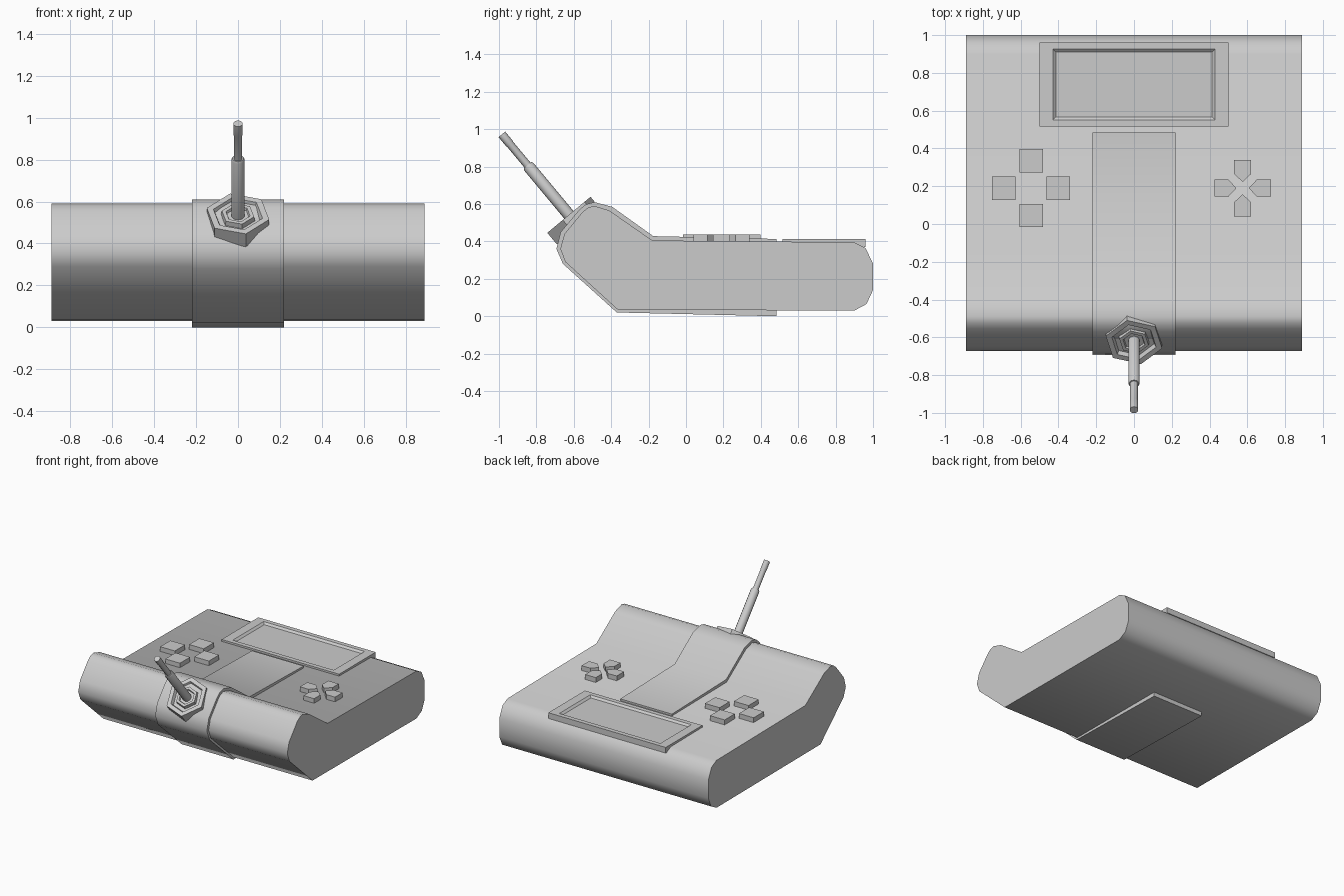
import bpy, bmesh
from math import sin, cos, radians, tau
from mathutils import Vector, Matrix

if "Cube" in bpy.data.objects:
    bpy.data.objects.remove(bpy.data.objects["Cube"])


def finish(name, bm, smooth=None):
    bmesh.ops.recalc_face_normals(bm, faces=bm.faces)
    me = bpy.data.meshes.new(name)
    bm.to_mesh(me)
    bm.free()
    if smooth:
        me.shade_smooth()
        me.set_sharp_from_angle(angle=radians(smooth))
    ob = bpy.data.objects.new(name, me)
    bpy.context.collection.objects.link(ob)
    return ob


def prism(name, points, depth, smooth=None):
    """Extrude a closed 3D outline along a vector."""
    bm = bmesh.new()
    face = bm.faces.new([bm.verts.new(p) for p in points])
    ext = bmesh.ops.extrude_face_region(bm, geom=[face], use_keep_orig=True)
    verts = [g for g in ext["geom"] if isinstance(g, bmesh.types.BMVert)]
    bmesh.ops.translate(bm, verts=verts, vec=depth)
    return finish(name, bm, smooth)


def lathe(name, rings, sides, turn, matrix, smooth=None):
    """Stack (radius, height) polygon rings, capped at both ends."""
    bm = bmesh.new()
    loops = []
    for r, h in rings:
        angles = [turn + tau * i / sides for i in range(sides)]
        loops.append([bm.verts.new((r * sin(a), r * cos(a), h)) for a in angles])
    for a, b in zip(loops, loops[1:]):
        for i in range(sides):
            j = (i + 1) % sides
            bm.faces.new((a[i], a[j], b[j], b[i]))
    bm.faces.new(loops[0])
    bm.faces.new(loops[-1])
    bm.transform(matrix)
    return finish(name, bm, smooth)


# Main casing: side profile (y, z) swept across x
casing = [(-.365, .035), (-.645, .29), (-.672, .36), (-.65, .44), (-.555, .555),
          (-.525, .58), (-.49, .59), (-.41, .565), (-.18, .405), (.90, .395),
          (.96, .365), (1, .28), (1, .14), (.965, .065), (.90, .03)]
prism("casing", [(-.89, y, z) for y, z in casing], (1.78, 0, 0), 45)

# Raised centre band wrapping the front half
band = [(-.37, .02), (-.658, .28), (-.693, .36), (-.67, .45), (-.57, .57),
        (-.535, .598), (-.49, .61), (-.395, .585), (-.175, .428), (.485, .413), (.485, 0)]
prism("centre_band", [(-.22, y, z) for y, z in band], (.44, 0, 0), 45)

# Screen plate with a shallow sloped recess
bm = bmesh.new()
bmesh.ops.create_cube(bm, size=1, matrix=Matrix.Translation((0, .738, .391))
                      @ Matrix.Diagonal((1, .445, .044, 1)))
top = max(bm.faces, key=lambda f: f.calc_center_median().z)
for v in top.verts:
    v.co.y += 0
bmesh.ops.inset_region(bm, faces=[top], thickness=.035, use_even_offset=True)
for v in top.verts:
    v.co.x *= .43 / .465
bmesh.ops.inset_region(bm, faces=[top], thickness=.016, depth=-.014, use_even_offset=True)
finish("screen", bm)

# Direction pad squares on the left, pointed buttons on the right
square = [(-.062, .083), (.062, .083), (.062, .207), (-.062, .207)]
pointed = [(0, .033), (.045, .075), (.045, .15), (-.045, .15), (-.045, .075)]
for label, outline, cx in (("pad_button", square, -.545), ("action_button", pointed, .575)):
    for k in range(4):
        rot = Matrix.Rotation(k * tau / 4, 3, 'Z')
        pts = [rot @ Vector((x, y, 0)) + Vector((cx, .19, .385)) for x, y in outline]
        prism(f"{label}_{k + 1}", pts, (0, 0, .053))

# Tilted frame for the antenna: local z runs along the stick
axis = Vector((0, -.64, .768)).normalized()
side = Vector((1, 0, 0))
up = axis.cross(side)
frame = Matrix((side, up, axis)).transposed().to_4x4()
frame.translation = (0, -.626, .542)

# Hexagonal socket with a groove and a raised inner nut
lathe("antenna_socket", [(.155, -.08), (.155, 0), (.122, 0), (.112, -.025)],
      6, radians(-14), frame)
lathe("antenna_nut", [(.085, -.03), (.08, 0), (.06, 0), (.055, -.012)],
      6, radians(-14), frame)

# Two-stage telescopic stick
lathe("antenna_lower", [(.032, -.02), (.032, .335), (.027, .345)], 10, 0, frame, 40)
lathe("antenna_upper", [(.021, .33), (.021, .49), (.023, .497), (.023, .56)], 10, 0, frame, 40)
